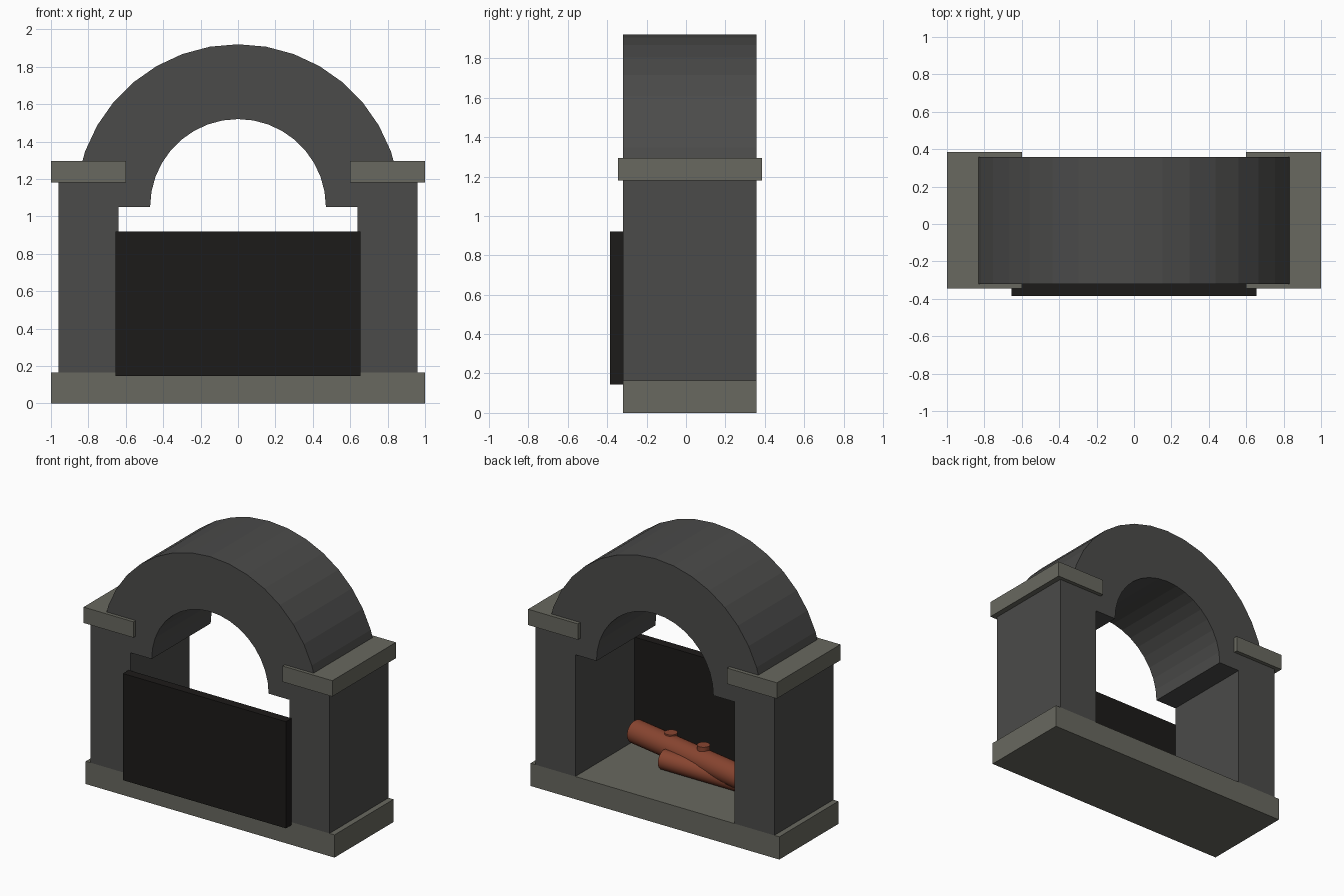
import bpy, bmesh
from math import sin, cos, pi, radians
from mathutils import Vector

if "Cube" in bpy.data.objects:
    bpy.data.objects.remove(bpy.data.objects["Cube"])


def material(name, rgb):
    m = bpy.data.materials.new(name)
    m.diffuse_color = (*rgb, 1)
    m.use_nodes = True
    m.node_tree.nodes["Principled BSDF"].inputs["Base Color"].default_value = m.diffuse_color
    return m


stone = material("pale_stone", (0.14, 0.14, 0.115))
dark = material("dark_stone", (0.07, 0.07, 0.068))
iron = material("black_iron", (0.012, 0.011, 0.01))
wood = material("red_wood", (0.25, 0.06, 0.03))


def finish(name, bm, mat):
    bmesh.ops.recalc_face_normals(bm, faces=bm.faces)
    me = bpy.data.meshes.new(name)
    bm.to_mesh(me)
    bm.free()
    me.materials.append(mat)
    ob = bpy.data.objects.new(name, me)
    bpy.context.collection.objects.link(ob)
    return ob


def box(name, lo, hi, mat):
    bm = bmesh.new()
    bmesh.ops.create_cube(bm, size=1)
    for v in bm.verts:
        v.co = [l + (c + 0.5) * (h - l) for c, l, h in zip(v.co, lo, hi)]
    return finish(name, bm, mat)


def rod(name, a, b, radius, sides=20):
    a, b = Vector(a), Vector(b)
    bm = bmesh.new()
    bmesh.ops.create_cone(bm, cap_ends=True, segments=sides, radius1=radius,
                          radius2=radius, depth=(b - a).length)
    turn = (b - a).to_track_quat('Z', 'Y')
    for v in bm.verts:
        v.co = turn @ v.co + (a + b) / 2
    ob = finish(name, bm, wood)
    bpy.context.view_layer.objects.active = ob
    ob.select_set(True)
    bpy.ops.object.shade_smooth_by_angle(angle=radians(40))
    ob.select_set(False)


Y0, Y1 = -0.32, 0.357

# Hearth slab and front panel
box("hearth_base", (-1, Y0, 0), (1, Y1, 0.165), stone)
box("front_panel", (-0.655, -0.385, 0.145), (0.655, Y0, 0.92), iron)

# Pillars with capitals on both sides
for side, s in (("left", -1), ("right", 1)):
    x0, x1 = sorted((s * 0.64, s * 0.96))
    box(side + "_pillar", (x0, Y0, 0.165), (x1, Y1, 1.18), dark)
    x0, x1 = sorted((s * 0.6, s * 1.0))
    box(side + "_capital", (x0, -0.345, 1.18), (x1, 0.385, 1.295), stone)

# Faceted half-round arch
bm = bmesh.new()
N = 18
rings = []
for i in range(N + 1):
    a = pi * i / N
    rings.append([bm.verts.new((r * cos(a), y, 1.05 + r * sin(a)))
                  for r, y in ((0.47, Y0), (0.87, Y0), (0.87, Y1), (0.47, Y1))])
for p, q in zip(rings, rings[1:]):
    for k in range(4):
        j = (k + 1) % 4
        bm.faces.new((p[k], p[j], q[j], q[k]))
bm.faces.new(rings[0])
bm.faces.new(rings[-1])
finish("arch", bm, dark)

# Crossed logs with short branch stubs
rod("upper_log", (0.57, -0.24, 0.284), (-0.5, -0.03, 0.284), 0.083)
rod("lower_log", (0.23, -0.075, 0.235), (-0.45, -0.075, 0.235), 0.07)
for i, (x, y, top) in enumerate(((-0.05, -0.13, 0.395), (0.26, -0.2, 0.375))):
    rod(f"branch_stub_{i + 1}", (x, y, 0.28), (x, y, top), 0.043, 16)
